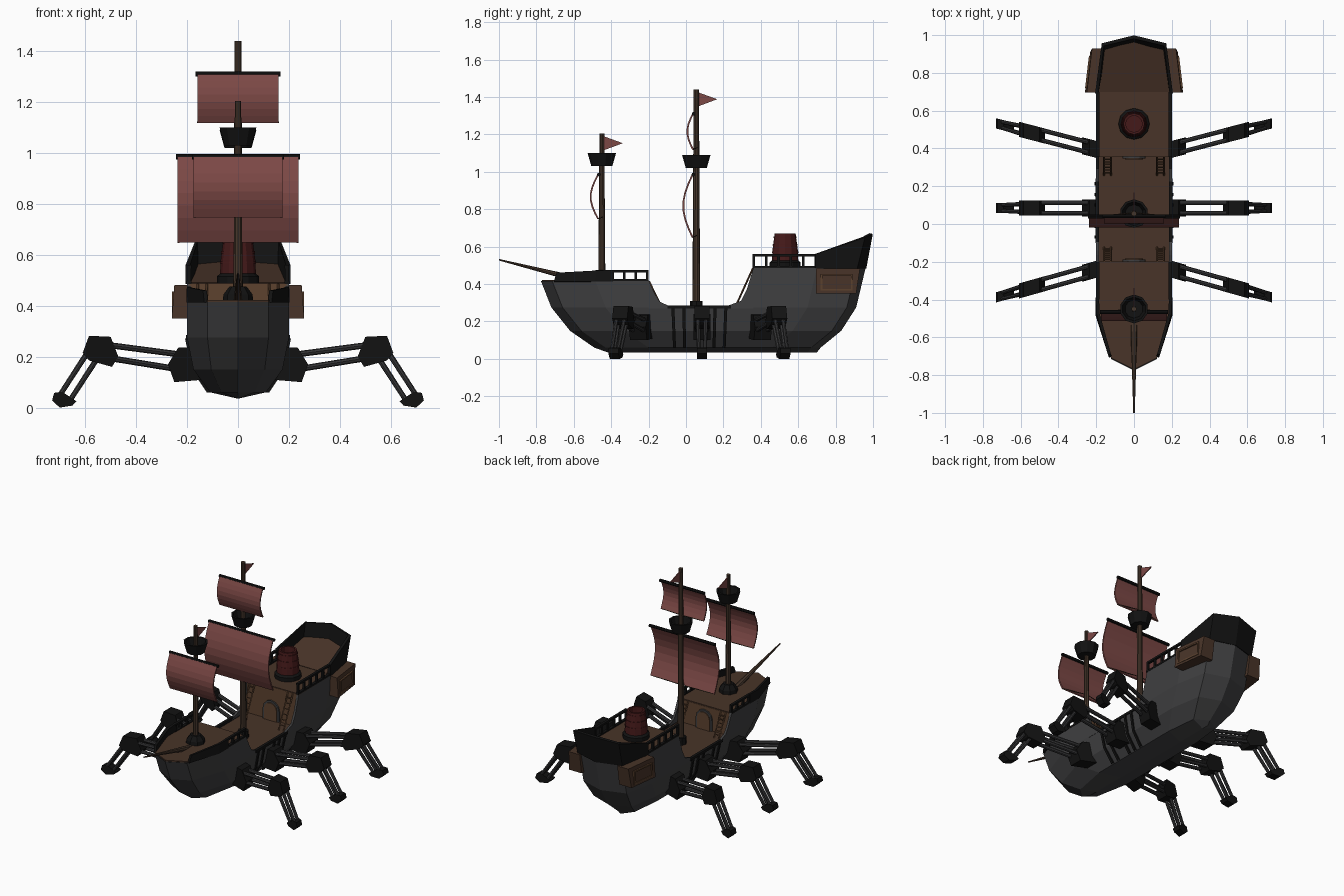
import bpy, bmesh, math
from mathutils import Vector, Matrix

if "Cube" in bpy.data.objects:
    bpy.data.objects.remove(bpy.data.objects["Cube"])

COL = dict(hull=(.05, .05, .052), black=(.006, .006, .006), wood=(.065, .034, .021), panel=(.11, .055, .028),
           mast=(.06, .037, .024), sail=(.2, .065, .06), red=(.06, .01, .01), rod=(.035, .035, .037))
MATS = {}
for k, c in COL.items():
    MATS[k] = bpy.data.materials.new(k)
    MATS[k].diffuse_color = (*c, 1)


def finish(name, bm, mat, mirror=False, solid=0):
    bmesh.ops.remove_doubles(bm, verts=bm.verts, dist=1e-5)
    bmesh.ops.recalc_face_normals(bm, faces=bm.faces)
    me = bpy.data.meshes.new(name)
    bm.to_mesh(me)
    bm.free()
    me.materials.append(MATS[mat])
    ob = bpy.data.objects.new(name, me)
    bpy.context.collection.objects.link(ob)
    if solid:
        m = ob.modifiers.new("Solidify", 'SOLIDIFY')
        m.thickness, m.offset = solid, 0
    if mirror:
        ob.modifiers.new("Mirror", 'MIRROR')
    return ob


def loft(bm, rings, closed=True):
    vs = [[bm.verts.new(p) for p in r] for r in rings]
    n = len(vs[0])
    for a, b in zip(vs, vs[1:]):
        for i in range(n if closed else n - 1):
            j = (i + 1) % n
            bm.faces.new((a[i], a[j], b[j], b[i]))
    return vs


def prism(bm, pts, a, b, f):
    """Extrude a 2D outline from a to b; f maps (u, v, w) to space."""
    vs = loft(bm, [[f(u, v, w) for u, v in pts] for w in (a, b)])
    bm.faces.new(vs[0])
    bm.faces.new(vs[1])


def box(bm, x0, x1, y0, y1, z0, z1):
    prism(bm, [(x0, y0), (x1, y0), (x1, y1), (x0, y1)], z0, z1, lambda u, v, w: (u, v, w))


def tube(bm, a, b, r1, r2, n=8):
    a, b = Vector(a), Vector(b)
    d = b - a
    m = Matrix.Translation((a + b) / 2) @ d.to_track_quat('Z', 'Y').to_matrix().to_4x4()
    bmesh.ops.create_cone(bm, cap_ends=True, segments=n, radius1=r1, radius2=r2, depth=d.length, matrix=m)


def lathe(bm, prof, y, n=10):
    loft(bm, [[(r * math.sin(t), y + r * math.cos(t), z)
               for t in (2 * math.pi * i / n for i in range(n))] for r, z in prof])


def sym(pts):
    """Half outline running from the right to the left side of the ship."""
    return pts + [(-x, y, z) for x, y, z in reversed(pts) if x > 1e-6]


# Hull: faceted lower body, stacked from horizontal rings
def hull_ring(z, yb, ys, w):
    return [(0, yb, z), (.6 * w, yb + .06, z), (w, yb + .29, z), (w, ys - .26, z), (.8 * w, ys - .05, z), (0, ys, z),
            (-.8 * w, ys - .05, z), (-w, ys - .26, z), (-w, yb + .29, z), (-.6 * w, yb + .06, z)]

bm = bmesh.new()
loft(bm, [hull_ring(.035, -.42, .70, 0), hull_ring(.06, -.49, .72, .11),
          hull_ring(.15, -.62, .83, .175), hull_ring(.275, -.72, .91, .2)])
finish("hull_lower", bm, 'hull')

# Raised sides of the bow and stern
bow = lambda z, yb: sym([(.2, -.2, z), (.2, yb + .29, z), (.12, yb + .06, z), (0, yb, z)])
aft = lambda z, ys, d=.26: sym([(.2, .36, z), (.2, ys - d, z), (.16, ys - .05, z), (0, ys, z)])
for name, r in (("bow_sides", [bow(.275, -.72), bow(.415, -.775)]), ("stern_sides", [aft(.275, .91), aft(.485, .96)])):
    bm = bmesh.new()
    loft(bm, r, closed=False)
    finish(name, bm, 'hull')

# Curved side walls leading down to the waist
bm = bmesh.new()
for pts in ([(-.2, .27), (-.2, .42), (-.165, .345), (-.14, .305), (-.09, .283), (-.08, .27)],
            [(.36, .27), (.36, .485), (.325, .37), (.295, .31), (.22, .283), (.2, .27)]):
    prism(bm, pts, .185, .2, lambda u, v, w: (w, u, v))
finish("waist_side_curves", bm, 'hull', True)
bm = bmesh.new()
box(bm, .186, .204, -.1, .24, .268, .285)
finish("waist_cap_rail", bm, 'black', True)

# Decks and bulkheads
decks = dict(fore_deck=bow(.418, -.77), aft_deck=[(.2, .36, .485), (.2, .72, .485), (-.2, .72, .485), (-.2, .36, .485)],
             main_deck=[(.19, -.2, .26), (.19, .36, .26), (-.19, .36, .26), (-.19, -.2, .26)],
             poop_ramp=sym([(.197, .7, .488), (.16, .93, .562), (0, .975, .5765)]))
for name, pts in decks.items():
    bm = bmesh.new()
    bm.faces.new([bm.verts.new(p) for p in pts])
    finish(name, bm, 'wood', solid=.008)
bm = bmesh.new()
box(bm, -.19, .19, -.21, -.198, .26, .415)
box(bm, -.19, .19, .358, .37, .26, .485)
finish("bulkheads", bm, 'panel')

# Arched doors and ladders on both bulkheads
def arch(r, h):
    return [(-r, .264), (r, .264)] + [(r * math.cos(t), h + r * math.sin(t)) for t in (i * math.pi / 6 for i in range(7))]

for y, s, top, nm in ((-.198, 1, .415, "fore"), (.358, -1, .485, "aft")):
    for part, r, d, mat in (("frame", .06, .01, 'hull'), ("leaf", .047, .016, 'panel')):
        bm = bmesh.new()
        prism(bm, arch(r, .335), y, y + s * d, lambda u, v, w: (u, w, v))
        finish(f"{nm}_door_{part}", bm, mat)
    bm = bmesh.new()
    foot = y + s * (.075 if s > 0 else .1)
    for x in (.122, .158):
        tube(bm, (x, foot, .264), (x, y, top), .005, .005, 4)
    for i in range(1, 7):
        t = i / 7
        p = (foot + (y - foot) * t, .264 + (top - .264) * t)
        tube(bm, (.12, *p), (.16, *p), .004, .004, 4)
    finish(f"{nm}_ladders", bm, 'panel', True)

# Bulwarks at bow and stern
bm = bmesh.new()
loft(bm, [[(.195, -.39, .412), (.195, -.485, .412), (.125, -.705, .412)],
          [(.193, -.39, .475), (.19, -.475, .472), (.13, -.69, .46)]], closed=False)
finish("bow_bulwark", bm, 'black', True, .016)
bm = bmesh.new()
loft(bm, [sym([(.197, .69, .485), (.16, .91, .485), (0, .955, .485)]),
          sym([(.197, .69, .56), (.165, .95, .65), (0, .99, .67)])], closed=False)
finish("stern_bulwark", bm, 'black', solid=.018)

# Open rails
for nm, y0, y1, z0, z1, n in (("fore", -.4, -.2, .415, .474, 3), ("aft", .355, .7, .485, .56, 5)):
    bm = bmesh.new()
    box(bm, .183, .2, y0, y1, z1 - .013, z1)
    box(bm, .183, .202, y0, y1, z0, z0 + .012)
    for i in range(n + 1):
        y = y0 + .007 + (y1 - y0 - .014) * i / n
        box(bm, .185, .199, y - .007, y + .007, z0, z1)
    finish(nm + "_rail", bm, 'black', True)

# Quarter galleries with raised window frame
bm = bmesh.new()
loft_pts = lambda z, o: [(.14, .695, z), (.25 + o, .695, z), (.222 + o, .93 - o * 2, z), (.14, .93 - o * 2, z)]
vs = loft(bm, [loft_pts(.35, .01), loft_pts(.482, 0)])
for v in vs:
    bm.faces.new(v)
finish("quarter_gallery", bm, 'wood', True)
bm = bmesh.new()
gx = lambda y: .258 - (y - .695) * .12
for (y0, y1, z0, z1) in ((.72, .89, .365, .374), (.72, .89, .446, .455), (.72, .729, .365, .455), (.881, .89, .365, .455)):
    prism(bm, [(y0, z0), (y1, z0), (y1, z1), (y0, z1)], -.02, .004, lambda u, v, w: (gx(u) + w, u, v))
finish("gallery_window_frame", bm, 'panel', True)

# Hull ribs following the midship section
bm = bmesh.new()
sec = [(.115, .06), (.175, .15), (.2, .272)]
for y in (-.07, -.012, .1, .155, .213):
    k = (y - .07) * .08
    rib = [[(x + d, y + s - k * (1 - z / .27), z) for x, z in sec for d in (.008,)] for s in (-.008, .008)]
    inner = [[(x - .016, yy, z) for x, yy, z in r] for r in rib]
    loft(bm, [rib[0], rib[1], inner[1], inner[0], rib[0]], closed=False)
finish("hull_ribs", bm, 'black', True)

# Walking legs: root block, four rods, knee, four rods, foot (sheared outward in y)
root = [(.13, .11), (.25, .10), (.275, .17), (.235, .235), (.14, .24)]
knee = [(.495, .16), (.47, .2), (.5, .278), (.585, .282), (.61, .215), (.585, .185)]
foot = [(.635, .025), (.65, .008), (.7, 0), (.73, .028), (.722, .058), (.69, .062)]
for nm, y0, k in (("rear", .395, .26), ("middle", .085, 0), ("front", -.24, -.28)):
    f = lambda x, z, v: (x, y0 + k * (x - .2) + v, z)
    bm = bmesh.new()
    for pts, w in ((root, .045), (knee, .04), (foot, .027)):
        prism(bm, pts, -w, w, f)
    finish(nm + "_leg_joints", bm, 'black', True)
    bm = bmesh.new()
    for s in (-1, 1):
        for d in (-1, 1):
            tube(bm, f(.2, .175 + d * .03, s * .027), f(.52, .222 + d * .025, s * .027), .012, .012)
            tube(bm, f(.575 + d * .02, .2 + d * .01, s * .021), f(.682 + d * .02, .035 + d * .01, s * .016), .011, .01)
    finish(nm + "_leg_rods", bm, 'rod', True)

# Masts with collars, lookout nests and pennants
for nm, y, z0, z1, r, zn, ch in (("main", .055, .26, 1.44, .021, 1.02, .05), ("fore", -.45, .415, 1.205, .019, 1.03, .06)):
    bm = bmesh.new()
    tube(bm, (0, y, z0), (0, y, z1), r, r * .68, 10)
    finish(nm + "_mast", bm, 'mast')
    bm = bmesh.new()
    w = .036 if nm == "main" else .06
    lathe(bm, [(0, z0), (w, z0), (w * .95, z0 + ch * .5), (.034, z0 + ch), (0, z0 + ch)], y, 8)
    finish(nm + "_mast_collar", bm, 'black')
    bm = bmesh.new()
    lathe(bm, [(0, zn), (.056, zn), (.076, zn + .07), (.063, zn + .07), (.048, zn + .02), (0, zn + .02)], y)
    finish(nm + "_lookout_nest", bm, 'black')
    bm = bmesh.new()
    prism(bm, [(y + .01, z1 - .015), (y + .01, z1 - .09), (y + .112, z1 - .052)], -.003, .003, lambda u, v, w: (w, u, v))
    finish(nm + "_pennant", bm, 'sail')

# Bellied sails, yards and foot ropes
for nm, y, w, z0, z1, b in (("main_lower", .035, .238, .65, .985, .05), ("main_upper", .037, .16, 1.12, 1.31, .03),
                            ("fore", -.47, .175, .748, .985, .04)):
    bm = bmesh.new()
    loft(bm, [[(s * w, y - b * math.sin(math.pi * i / 7), z0 + (z1 - z0) * i / 7) for s in (-1, 1)]
              for i in range(8)], closed=False)
    finish(nm + "_sail", bm, 'sail', solid=.009)
    bm = bmesh.new()
    tube(bm, (-w - .006, y + .004, z1), (w + .006, y + .004, z1), .01, .01)
    finish(nm + "_yard", bm, 'black')
    bm = bmesh.new()
    for s in (-1, 1):
        tube(bm, (s * w, y, z0), (0, y + .025, z0 + .01), .003, .003, 4)
    finish(nm + "_foot_ropes", bm, 'mast')

# Bowsprit
bm = bmesh.new()
tube(bm, (0, -.5, .405), (0, -1, .53), .019, .004)
finish("bowsprit", bm, 'mast')

# Barrel-shaped funnel with bands and base ring
by = .53
bm = bmesh.new()
lathe(bm, [(.072, .49), (.068, .58), (.056, .67), (.044, .67), (.044, .62), (0, .62)], by, 12)
finish("funnel_barrel", bm, 'red')
bm = bmesh.new()
for z, r in ((.565, .071), (.605, .067), (.645, .062)):
    lathe(bm, [(r - .01, z), (r, z), (r - .001, z + .009), (r - .01, z + .009)], by, 12)
finish("funnel_bands", bm, 'red')
bm = bmesh.new()
lathe(bm, [(0, .485), (.083, .485), (.083, .515), (.066, .53), (0, .53)], by, 12)
finish("funnel_base", bm, 'black')

for m in bpy.data.materials:
    if m.users and not m.is_grease_pencil:
        m.use_nodes = True
        m.node_tree.nodes["Principled BSDF"].inputs["Base Color"].default_value = m.diffuse_color
